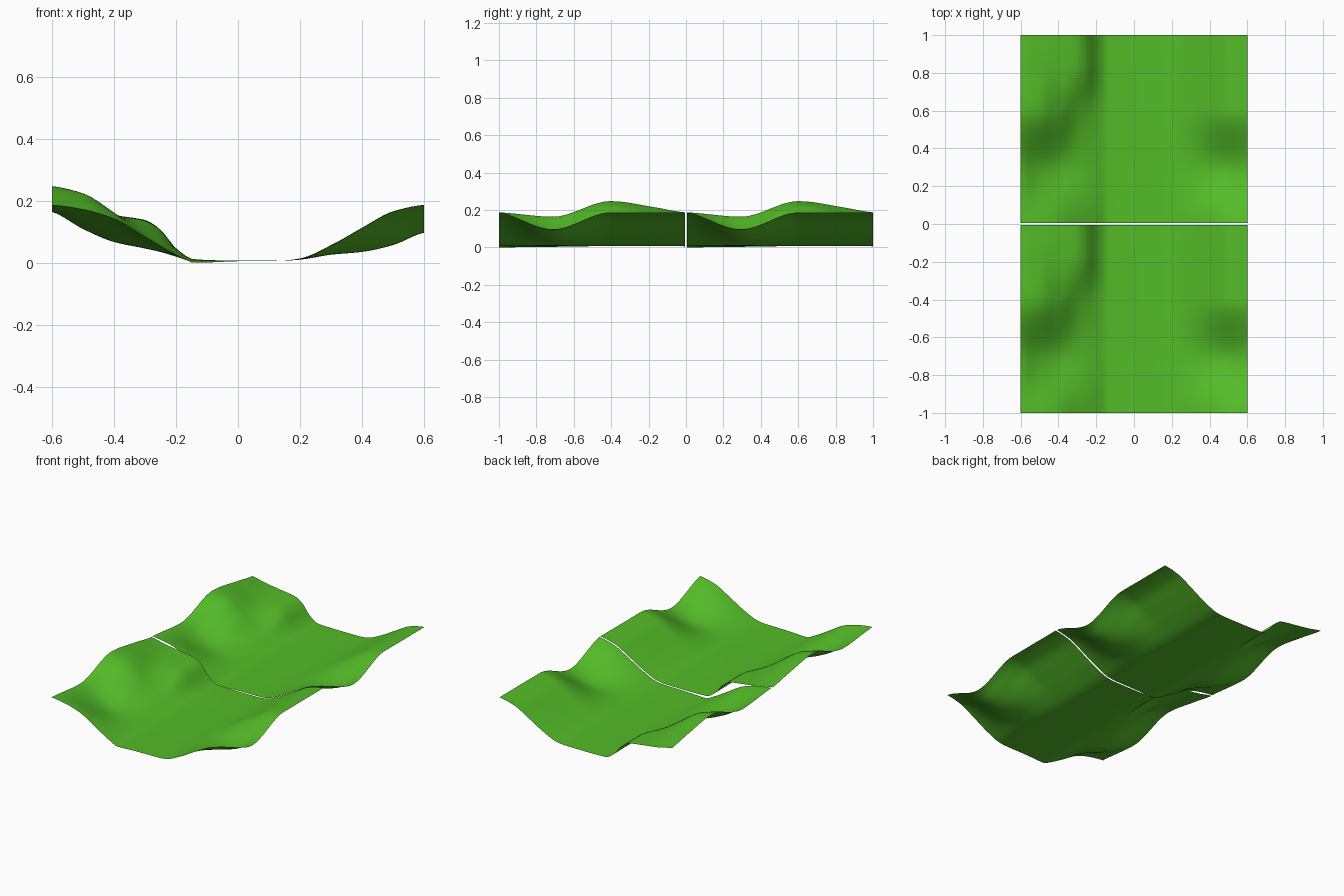
import bpy
import bmesh

cube = bpy.data.objects.get("Cube")
if cube:
    bpy.data.objects.remove(cube, do_unlink=True)

WIDTH = 1.2
LENGTH = 0.995
COLUMNS, ROWS = 64, 56

# Cross-sections of the valley: height in thousandths at each station across
STATIONS = [-.6, -.5, -.4, -.3, -.25, -.2, -.14, 0, .15, .2, .3, .4, .5, .6]
SECTIONS = {
    0.0: [190, 176, 146, 88, 58, 30, 3, 8, 10, 16, 58, 115, 168, 190],
    0.29: [167, 112, 70, 49, 38, 23, 6, 9, 10, 13, 29, 38, 60, 100],
    0.6: [250, 227, 165, 90, 60, 32, 11, 10, 11, 17, 60, 116, 169, 190],
    0.84: [217, 190, 158, 139, 110, 50, 14, 10, 11, 17, 60, 116, 169, 190],
    1.0: [190, 170, 156, 141, 110, 48, 12, 9, 10, 16, 58, 115, 168, 190],
}


def smooth_curve(xs, ys):
    """Return a cubic through the points that never overshoots them."""
    slopes = [(b - a) / (q - p) for p, q, a, b in zip(xs, xs[1:], ys, ys[1:])]
    tangents = [slopes[0] * 0.5]
    for s, t in zip(slopes, slopes[1:]):
        tangents.append(2 * s * t / (s + t) if s * t > 0 else 0)
    tangents.append(slopes[-1] * 0.5)

    def value(x):
        i = 0
        while i < len(xs) - 2 and x > xs[i + 1]:
            i += 1
        h = xs[i + 1] - xs[i]
        t = min(max((x - xs[i]) / h, 0), 1)
        blend = t * t * (3 - 2 * t)
        start = h * tangents[i] * t * (1 - t) ** 2
        end = h * tangents[i + 1] * t * t * (t - 1)
        return ys[i] + (ys[i + 1] - ys[i]) * blend + start + end

    return value


def make_material(name, color):
    material = bpy.data.materials.new(name)
    material.use_nodes = True
    material.diffuse_color = color
    shader = material.node_tree.nodes["Principled BSDF"]
    shader.inputs["Base Color"].default_value = color
    shader.inputs["Roughness"].default_value = 0.9
    return material


def make_tile_mesh(material):
    """One rolling tile, its front edge on y = 0."""
    across = [smooth_curve(STATIONS, heights) for heights in SECTIONS.values()]
    places = list(SECTIONS)
    bm = bmesh.new()
    bmesh.ops.create_grid(bm, x_segments=COLUMNS, y_segments=ROWS, size=0.5)
    columns = {}
    for vert in bm.verts:
        x = vert.co.x * WIDTH
        along = vert.co.y + 0.5
        key = round(x, 4)
        if key not in columns:
            columns[key] = smooth_curve(places, [f(x) for f in across])
        vert.co = (x, along * LENGTH, (columns[key](along) - 3) / 1000)
    mesh = bpy.data.meshes.new("grass_tile")
    bm.to_mesh(mesh)
    bm.free()
    for face in mesh.polygons:
        face.use_smooth = True
    mesh.materials.append(material)
    return mesh


# Two identical grass tiles laid end to end with a hairline seam
grass = make_material("grass green", (0.088, 0.5, 0.021, 1))
tile_mesh = make_tile_mesh(grass)
for name, front_edge in (("front_grass_tile", -1.0), ("back_grass_tile", 1 - LENGTH)):
    tile = bpy.data.objects.new(name, tile_mesh)
    tile.location.y = front_edge
    bpy.context.collection.objects.link(tile)
